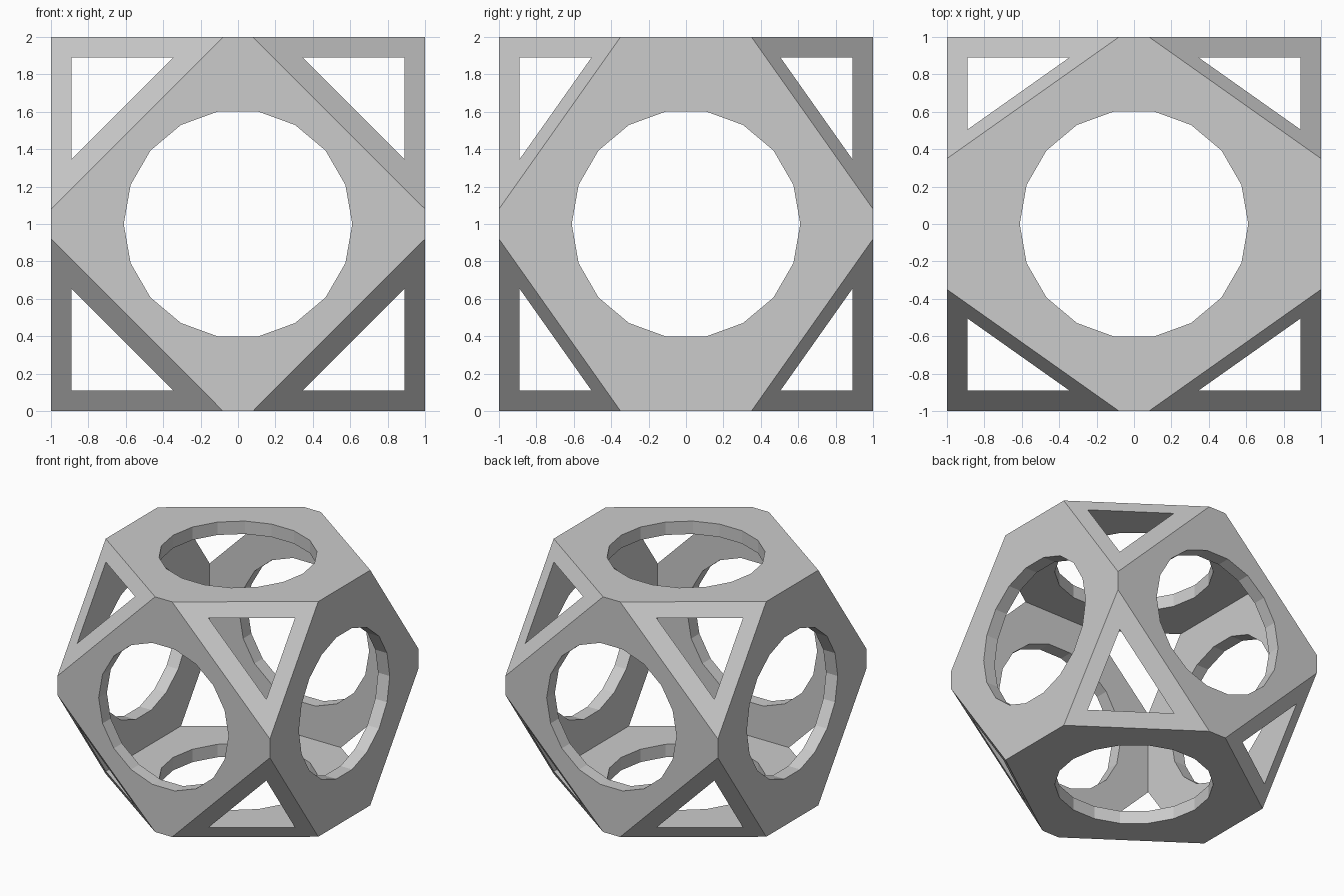
import bpy, bmesh
from math import cos, sin, tau, radians
from mathutils import Matrix, Vector

if "Cube" in bpy.data.objects:
    bpy.data.objects.remove(bpy.data.objects["Cube"])

OUTER, INNER = 1.0, 0.89      # half sizes of the hollow cube
HOLE_R, SIDES = 0.611, 18     # round window in each face
CUT, WY = 2.495, 1.415        # corner planes: |x| + WY*|y| + |z| = CUT
LIFT = Vector((0, 0, 1))


def add_object(name, bm):
    bmesh.ops.recalc_face_normals(bm, faces=bm.faces)
    mesh = bpy.data.meshes.new(name)
    bm.to_mesh(mesh)
    bm.free()
    ob = bpy.data.objects.new(name, mesh)
    ob.location = LIFT
    bpy.context.collection.objects.link(ob)
    return ob


def cube(name, half):
    bm = bmesh.new()
    bmesh.ops.create_cube(bm, size=2 * half)
    return add_object(name, bm)


def drill(name, u, v):
    # prism along u x v, with its first corner on u
    axis = u.cross(v)
    bm = bmesh.new()
    ring = [bm.verts.new(HOLE_R * (u * cos(tau * i / SIDES) + v * sin(tau * i / SIDES)) - 1.5 * axis)
            for i in range(SIDES)]
    face = bm.faces.new(ring)
    ext = bmesh.ops.extrude_face_region(bm, geom=[face], use_keep_orig=True)["geom"]
    bmesh.ops.translate(bm, vec=3 * axis, verts=[g for g in ext if isinstance(g, bmesh.types.BMVert)])
    return add_object(name, bm)


def corner_trimmer():
    # octahedron whose faces slice off the cube corners
    bm = bmesh.new()
    tips = [CUT, CUT / WY, CUT]
    for axis in range(3):
        for s in (-1, 1):
            p = Vector((0, 0, 0))
            p[axis] = s * tips[axis]
            bm.verts.new(p)
    bmesh.ops.convex_hull(bm, input=bm.verts[:])
    return add_object("corner_trimmer", bm)


def boolean(ob, cutter, operation):
    mod = ob.modifiers.new(cutter.name, 'BOOLEAN')
    mod.object = cutter
    mod.operation = operation
    mod.solver = 'EXACT'
    cutter.hide_render = True
    bpy.context.view_layer.objects.active = ob
    bpy.ops.object.modifier_apply(modifier=mod.name)
    bpy.data.objects.remove(cutter, do_unlink=True)


# hollow cube shell, round windows, trimmed corners
X, Y, Z = Vector((1, 0, 0)), Vector((0, 1, 0)), Vector((0, 0, 1))
shell = cube("hollow_shell", OUTER)
boolean(shell, cube("cavity", INNER), 'DIFFERENCE')
for name, u, v in (("front_drill", X, Z), ("side_drill", Y, Z), ("top_drill", X, Y)):
    boolean(shell, drill(name, u, v), 'DIFFERENCE')
boolean(shell, corner_trimmer(), 'INTERSECT')
